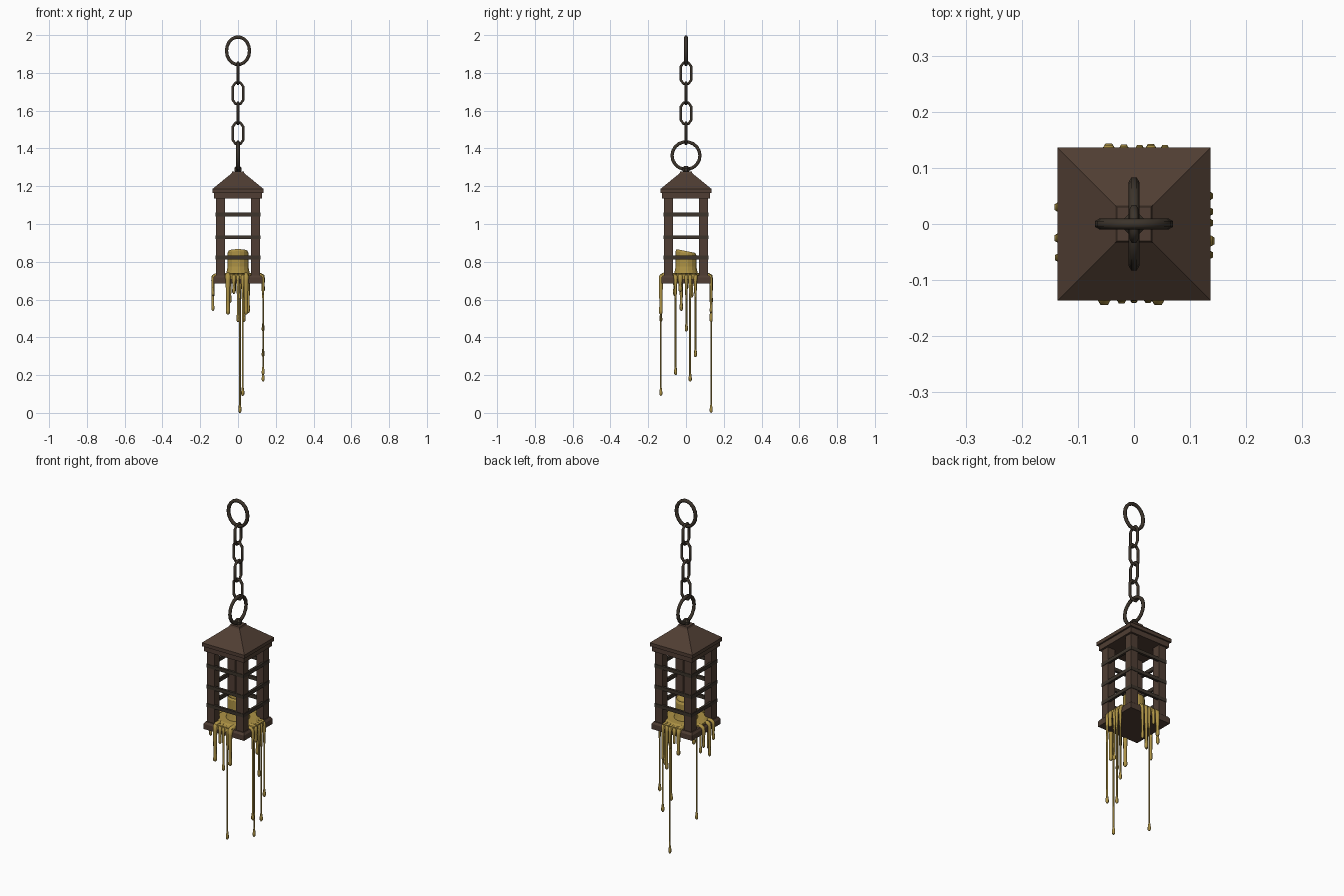
import bpy, bmesh, math
from mathutils import Vector

if "Cube" in bpy.data.objects:
    bpy.data.objects.remove(bpy.data.objects["Cube"])


def material(name, rgb):
    m = bpy.data.materials.new(name)
    m.diffuse_color = (*rgb, 1)
    m.use_nodes = True
    m.node_tree.nodes["Principled BSDF"].inputs["Base Color"].default_value = m.diffuse_color
    return m


IRON = material("brown iron", (0.080, 0.048, 0.033))
DARK = material("dark chain iron", (0.045, 0.034, 0.024))
WAX = material("yellow wax", (0.42, 0.29, 0.06))


def mesh_object(name, bm, mat):
    bmesh.ops.recalc_face_normals(bm, faces=bm.faces[:])
    me = bpy.data.meshes.new(name)
    bm.to_mesh(me)
    bm.free()
    me.materials.append(mat)
    ob = bpy.data.objects.new(name, me)
    bpy.context.collection.objects.link(ob)
    return ob


def stack(name, levels, mat, sides=4):
    """Loft of regular outlines; levels are (half width, z). Square when sides = 4."""
    bm = bmesh.new()
    k = math.sqrt(2) if sides == 4 else 1
    rings = []
    for r, z in levels:
        angles = [2 * math.pi * (i + 0.5) / sides for i in range(sides)]
        rings.append([bm.verts.new((k * r * math.cos(a), k * r * math.sin(a), z)) for a in angles])
    for a, b in zip(rings, rings[1:]):
        for i in range(sides):
            j = (i + 1) % sides
            bm.faces.new((a[i], a[j], b[j], b[i]))
    bm.faces.new(rings[0])
    bm.faces.new(rings[-1])
    return mesh_object(name, bm, mat)


def box(name, centre, size, mat):
    bm = bmesh.new()
    bmesh.ops.create_cube(bm, size=1)
    for v in bm.verts:
        v.co = Vector([c + s * p for c, s, p in zip(centre, size, v.co)])
    return mesh_object(name, bm, mat)


def tube(name, points, radii, mat, cyclic=False, res=1):
    """Tube along a polyline, with a radius for each point."""
    cu = bpy.data.curves.new(name, 'CURVE')
    cu.dimensions = '3D'
    cu.bevel_depth = 1
    cu.bevel_resolution = res
    cu.use_fill_caps = not cyclic
    sp = cu.splines.new('POLY')
    sp.points.add(len(points) - 1)
    for p, co, r in zip(sp.points, points, radii):
        p.co = (*co, 1)
        p.radius = r
    sp.use_cyclic_u = cyclic
    cu.materials.append(mat)
    ob = bpy.data.objects.new(name, cu)
    bpy.context.collection.objects.link(ob)
    bpy.ops.object.select_all(action='DESELECT')
    ob.select_set(True)
    bpy.context.view_layer.objects.active = ob
    bpy.ops.object.convert(target='MESH')
    return ob


def loop(name, outline, z, along_x, thickness):
    pts = [(u, 0, z + w) if along_x else (0, u, z + w) for u, w in outline]
    tube(name, pts, [thickness] * len(pts), DARK, cyclic=True)


def oval(rx, rz, n=18):
    return [(rx * math.cos(2 * math.pi * i / n), rz * math.sin(2 * math.pi * i / n)) for i in range(n)]


# Hanging rings and chain
loop("top_ring", oval(0.061, 0.073), 1.917, True, 0.010)
loop("lower_ring", oval(0.074, 0.073), 1.362, False, 0.010)
w, h = 0.027, 0.056
link = [(w, h - 0.02), (w - 0.014, h), (-w + 0.014, h), (-w, h - 0.02),
        (-w, -h + 0.02), (-w + 0.014, -h), (w - 0.014, -h), (w, -h + 0.02)]
for i in range(4):
    loop(f"chain_link_{i + 1}", link, 1.798 - 0.106 * i, i % 2 == 1, 0.008)

# Roof, finial and frame
stack("roof", [(0.127, 1.135), (0.127, 1.165), (0.136, 1.165), (0.136, 1.185),
               (0.034, 1.268), (0.030, 1.278)], IRON)
stack("finial", [(0.012, 1.27), (0.021, 1.283), (0.021, 1.295), (0.010, 1.308)], DARK, 8)
stack("base_tray", [(0.130, 0.686), (0.130, 0.716), (0.122, 0.728)], IRON)
for sx in (-1, 1):
    for sy in (-1, 1):
        box("corner_post", (sx * 0.0925, sy * 0.0925, 0.93), (0.047, 0.047, 0.42), IRON)

# Cage bars on all four sides
for z in (1.05, 0.93, 0.823):
    for s in (-1, 1):
        box("cage_bar", (0, s * 0.112, z), (0.236, 0.014, 0.02), DARK)
        box("cage_bar", (s * 0.112, 0, z), (0.014, 0.236, 0.02), DARK)

# Candle with a slumped top, and the wax pool
candle = stack("candle", [(0.066, 0.73), (0.060, 0.755), (0.056, 0.775), (0.056, 0.845),
                          (0.050, 0.857), (0.035, 0.850)], WAX, 16)
for v in candle.data.vertices:
    if v.co.z > 0.8:
        v.co.z -= 0.2 * v.co.y
stack("wax_pool", [(0.118, 0.722), (0.115, 0.735), (0.100, 0.741)], WAX, 16)

# Drips: (position along the edge, lowest z, thickness)
drips = {
    "front": [(-0.053, 0.52, 0.013), (-0.022, 0.63, 0.010), (0.0, 0.48, 0.008),
              (0.025, 0.09, 0.009), (0.043, 0.52, 0.013)],
    "right": [(-0.055, 0.20, 0.009), (-0.030, 0.64, 0.012), (0.002, 0.43, 0.009),
              (0.022, 0.165, 0.009), (0.050, 0.295, 0.009)],
    "back": [(-0.045, 0.58, 0.012), (-0.018, 0.64, 0.010), (0.010, 0.0, 0.009),
             (0.030, 0.48, 0.011), (0.055, 0.53, 0.009)],
    "left": [(-0.060, 0.62, 0.009), (-0.025, 0.54, 0.010), (0.030, 0.61, 0.010)],
}
turns = {"front": 0, "right": 1, "back": 2, "left": 3}
outward = [(0, -1), (1, 0), (0, 1), (-1, 0)]
for side, rows in drips.items():
    n = Vector((*outward[turns[side]], 0))
    across = Vector((1, 0, 0)) if n.y else Vector((0, 1, 0))
    for t, low, r in rows:
        thin = 0.005 if low < 0.45 else 0.75 * r
        drop = max(0.0085, thin * 1.15)
        mid = max(low + 0.06, 0.60)
        prof = [(0.085, 0.729, r), (0.118, 0.729, r * 1.2), (0.130, 0.722, r * 1.2),
                (0.133, 0.700, r), (0.133, mid, thin), (0.133, low + 0.045, thin),
                (0.133, low + 0.022, drop), (0.133, low + 0.008, drop), (0.133, low, 0.003)]
        if low > 0.54:  # short drips need no middle point
            del prof[4]
        tube(f"{side}_drip", [n * d + across * t + Vector((0, 0, z)) for d, z, _ in prof],
             [p[2] for p in prof], WAX)
    # wax sheet spilling over the tray edge
    c = n * 0.122 + Vector((0, 0, 0.722))
    size = (0.11, 0.022, 0.026) if n.y else (0.022, 0.11, 0.026)
    if side != "left":
        box(f"{side}_wax_spill", c, size, WAX)
